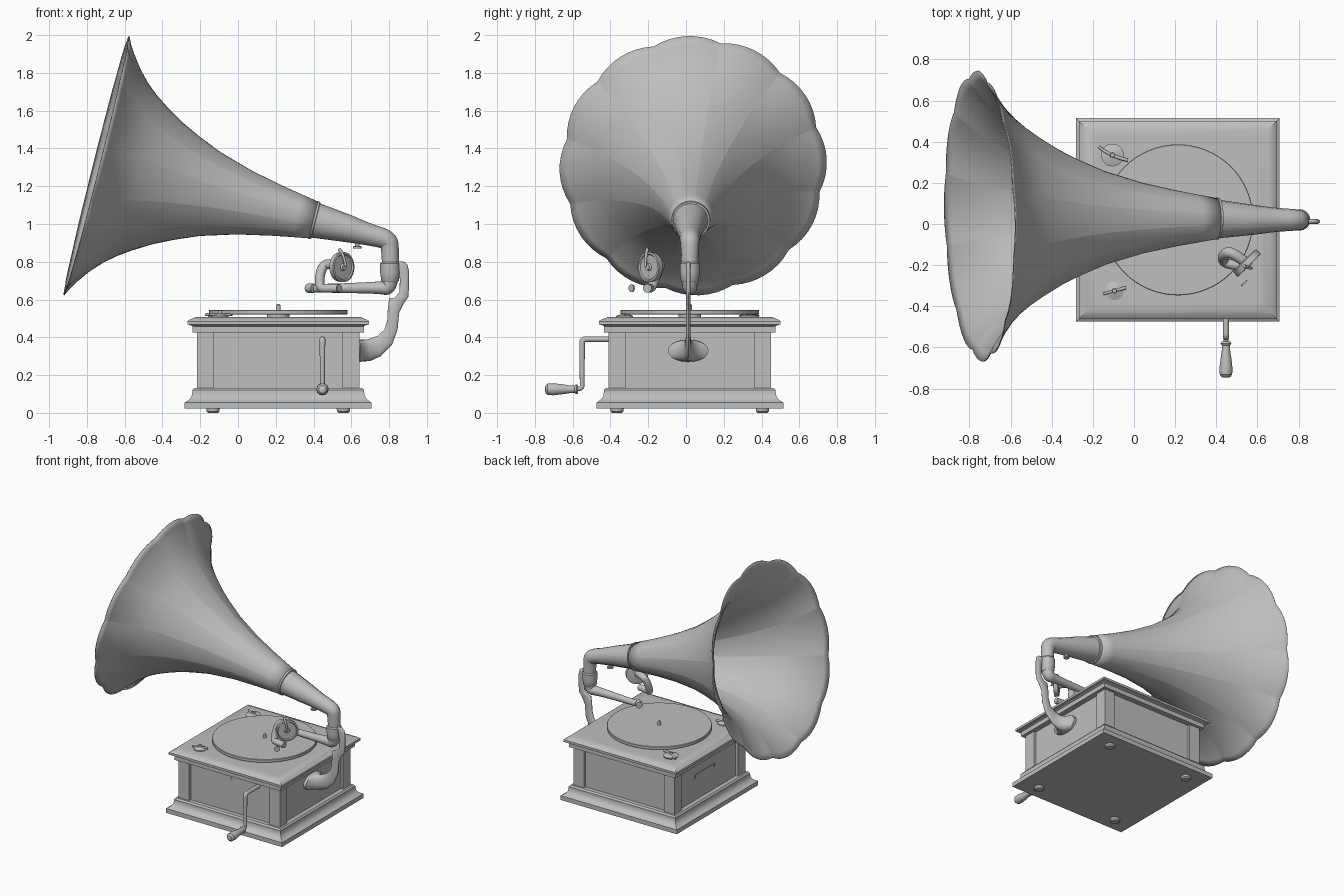
import bpy, bmesh, math
from mathutils import Vector

CX, CY = 0.213, 0.02          # cabinet centre
grey = bpy.data.materials.new("plain_grey")
grey.diffuse_color = (0.52, 0.52, 0.52, 1)


def finish(name, bm, angle=30):
    bmesh.ops.recalc_face_normals(bm, faces=bm.faces)
    me = bpy.data.meshes.new(name)
    bm.to_mesh(me)
    bm.free()
    me.materials.append(grey)
    ob = bpy.data.objects.new(name, me)
    bpy.context.collection.objects.link(ob)
    smooth(ob, angle)
    return ob


def smooth(ob, angle=30):
    bpy.ops.object.select_all(action='DESELECT')
    ob.select_set(True)
    bpy.context.view_layer.objects.active = ob
    if angle:
        bpy.ops.object.shade_smooth_by_angle(angle=math.radians(angle))


def loft(name, rings, angle=30, caps=True, closed=True):
    bm = bmesh.new()
    rows = [[bm.verts.new(p) for p in r] for r in rings]
    n = len(rows[0])
    for a, b in zip(rows, rows[1:]):
        for i in range(n):
            j = (i + 1) % n
            bm.faces.new((a[i], a[j], b[j], b[i]))
    if caps:
        bm.faces.new(rows[0])
        bm.faces.new(rows[-1])
    return finish(name, bm, angle)


def square_stack(name, prof, angle=25):
    """Square mouldings from (half width, z) pairs."""
    return loft(name, [[(CX + sx * h, CY + sy * h, z) for sx, sy in
                ((-1, -1), (1, -1), (1, 1), (-1, 1))] for h, z in prof], angle)


def lathe(name, base, axis, prof, n=32):
    """Turned part from (distance along axis, radius) pairs."""
    q = Vector(axis).to_track_quat('Z', 'Y')
    return loft(name, [[Vector(base) + q @ Vector((r * math.cos(2 * math.pi * i / n),
                r * math.sin(2 * math.pi * i / n), u)) for i in range(n)] for u, r in prof])


def tube(name, pts):
    """Smooth tube through (x, y, z, radius) control points."""
    cu = bpy.data.curves.new(name, 'CURVE')
    cu.dimensions = '3D'
    cu.bevel_depth = 1
    cu.bevel_resolution = 6
    cu.use_fill_caps = True
    sp = cu.splines.new('NURBS')
    sp.points.add(len(pts) - 1)
    for p, (x, y, z, r) in zip(sp.points, pts):
        p.co = (x, y, z, 1)
        p.radius = r
    sp.order_u = 3
    sp.use_endpoint_u = True
    sp.resolution_u = 8
    ob = bpy.data.objects.new(name, cu)
    bpy.context.collection.objects.link(ob)
    smooth(ob, 0)
    bpy.ops.object.convert(target='MESH')
    ob = bpy.context.object
    ob.data.materials.clear()
    ob.data.materials.append(grey)
    smooth(ob, 40)


def box(name, lo, hi):
    loft(name, [[(lo[0], lo[1], z), (hi[0], lo[1], z), (hi[0], hi[1], z), (lo[0], hi[1], z)]
                for z in (lo[2], hi[2])], 0)


# cabinet: moulded base, recessed panels, corner posts, lid
square_stack("base_moulding", [(.495, .022), (.495, .055), (.485, .06), (.468, .073), (.458, .09),
                               (.455, .11), (.455, .12), (.445, .132), (.42, .132)])
square_stack("cabinet_panels", [(.412, .12), (.412, .43)])
for sx in (-1, 1):
    for sy in (-1, 1):
        a, b = (CX + sx * .341, CX + sx * .431), (CY + sy * .341, CY + sy * .431)
        box("corner_post", (min(a), min(b), .125), (max(a), max(b), .43))
        lathe("foot", (CX + sx * .345, CY + sy * .385, 0), (0, 0, 1),
              [(0, .026), (.008, .034), (.025, .036)], 20)
square_stack("lid_moulding", [(.43, .425), (.453, .425), (.453, .458), (.465, .465), (.481, .468),
                              (.481, .485), (.47, .493), (.437, .507), (.40, .507)])

# turntable
lathe("platter", (CX, CY, .52), (0, 0, 1), [(0, .355), (.003, .367), (.022, .367), (.025, .364)], 64)
lathe("platter_hub", (CX, CY, .50), (0, 0, 1), [(0, .06), (.025, .06)])
lathe("spindle", (CX, CY, .54), (0, 0, 1), [(0, .012), (.03, .012), (.037, .006)], 16)

# deck fittings: needle cup with brake lever, and speed control
lathe("needle_cup", (-.105, .335, .505), (0, 0, 1),
      [(0, .05), (.012, .055), (.018, .035), (.022, .012), (.035, .01)], 24)
tube("brake_lever", [(-.17, .375, .52, .007), (-.12, .33, .525, .008), (-.03, .31, .522, .008)])
lathe("speed_dial", (-.095, -.325, .505), (0, 0, 1),
      [(0, .045), (.008, .045), (.014, .03), (.02, .012), (.036, .01)], 24)
tube("speed_pointer", [(-.15, -.34, .52, .006), (-.04, -.31, .52, .008)])
lathe("front_pin", (CX, CY - .405, .385), (0, -1, 0), [(0, .01), (.012, .01)], 12)
tube("side_pull", [(-.2, .18, .30, .004), (-.203, .18, .33, .004), (-.203, .16, .33, .004),
                   (-.203, -.04, .33, .004), (-.203, -.06, .33, .004), (-.2, -.06, .30, .004)])

# crank
tube("crank_rod", [(.447, -.38, .39, .015), (.447, -.51, .39, .015), (.447, -.55, .39, .015),
                   (.447, -.55, .35, .015), (.447, -.55, .16, .012), (.447, -.55, .125, .013),
                   (.447, -.60, .125, .012)])
lathe("crank_handle", (.447, -.572, .125), (0, -1, 0),
      [(0, .022), (.008, .027), (.018, .02), (.04, .02), (.08, .026), (.13, .032),
       (.16, .03), (.172, .02), (.175, .008)], 24)

# rear bracket: upper/lower outline pairs (x, z, x, z, half thickness)
sections = [(.625, .388, .625, .27, .108), (.648, .388, .645, .27, .108), (.66, .388, .662, .272, .07),
            (.69, .39, .70, .275, .03), (.74, .408, .755, .30, .016), (.775, .44, .815, .36, .013),
            (.79, .49, .845, .44, .013), (.793, .55, .853, .53, .013), (.80, .605, .875, .575, .013),
            (.83, .61, .902, .615, .013), (.855, .64, .905, .66, .013), (.857, .71, .905, .75, .013),
            (.845, .745, .897, .785, .013), (.835, .76, .88, .80, .013), (.82, .76, .845, .802, .013)]
rings = []
for x0, z0, x1, z1, h in sections:
    ring = []
    for i in range(20):
        c, s = math.cos(i * math.pi / 10), math.sin(i * math.pi / 10)
        ring.append(((x0 + x1) / 2 + (x0 - x1) / 2 * c, .012 + h * s, (z0 + z1) / 2 + (z0 - z1) / 2 * c))
    rings.append(ring)
loft("rear_bracket", rings, 40)

# neck and elbow
tube("neck", [(.405, .024, 1.02, .094), (.56, .02, .982, .076), (.69, .02, .945, .058),
              (.79, .02, .92, .052), (.807, .02, .88, .047), (.807, .02, .76, .044)])
lathe("elbow_collar", (.805, .02, .69), (0, 0, 1),
      [(0, .04), (.01, .047), (.05, .052), (.10, .052), (.108, .046)])
lathe("neck_screw", (.632, .02, .87), (0, 0, 1), [(0, .022), (.012, .022), (.013, .012), (.06, .012)], 16)

# tonearm with its reproducer swung upward
tube("tonearm", [(.807, .02, .75, .042), (.807, .02, .66, .042), (.75, .02, .663, .032),
                 (.55, .02, .66, .025), (.40, .025, .66, .022)])
lathe("tonearm_end", (.37, .04, .66), (1, -1, 0), [(0, .024), (.045, .024)], 20)
tube("gooseneck", [(.54, -.205, .66, .023), (.47, -.20, .66, .023), (.43, -.18, .66, .024),
                   (.435, -.15, .75, .026), (.47, -.13, .80, .026), (.54, -.185, .775, .026)])
lathe("reproducer", (.535, -.175, .772), (1, -1, 0),
      [(0, .055), (.005, .078), (.035, .08), (.037, .07), (.03, .065), (.03, .02), (.042, .015)], 40)
lathe("arm_cap", (.532, -.285, .66), (1, -1, 0), [(0, .02), (.008, .02)], 20)
tube("needle_holder", [(.57, -.215, .775, .007), (.565, -.215, .83, .007), (.535, -.205, .868, .009)])

# flared horn: twelve bulging panels with creased seams
start = Vector((.405, .026, 1.02))
axis = Vector((-.97, .01, .243))
up = Vector((.243, 0, .97))
side = Vector((-.025, 1, 0))
# distance along the horn, radius, panel bulge
horn = [(0, .097, .034), (.1, .114, .03), (.2, .132, .026), (.38, .17, .022), (.57, .226, .02),
        (.70, .28, .02), (.80, .328, .022), (.9, .388, .025), (.97, .436, .03), (1.03, .486, .036),
        (1.09, .55, .045), (1.14, .618, .055), (1.17, .665, .063), (1.19, .707, .07)]
SEG = 8
rings = []
for u, r, k in horn:
    ring = []
    for i in range(12 * SEG):
        s = 2 * (i % SEG) / SEG - 1
        half = math.radians(15)
        rad = (math.cos(half) / math.cos(s * half) + k * (1 - s * s)) * r / (math.cos(half) + k)
        a = math.radians(-17.8) + i * 2 * half / SEG
        ring.append(start + axis * u + up * (rad * math.cos(a)) + side * (rad * math.sin(a)))
    rings.append(ring)
ob = loft("horn", rings, 0, caps=False)
me = ob.data
me.shade_smooth()
for e in me.edges:
    a, b = e.vertices
    if a % SEG == 0 and b % SEG == 0:
        e.use_edge_sharp = True
sol = ob.modifiers.new("thin_metal", 'SOLIDIFY')
sol.thickness = .005
sol.offset = 0
lathe("horn_collar", start - axis * .008, axis, [(0, .094), (.002, .101), (.014, .103), (.016, .096)], 48)
